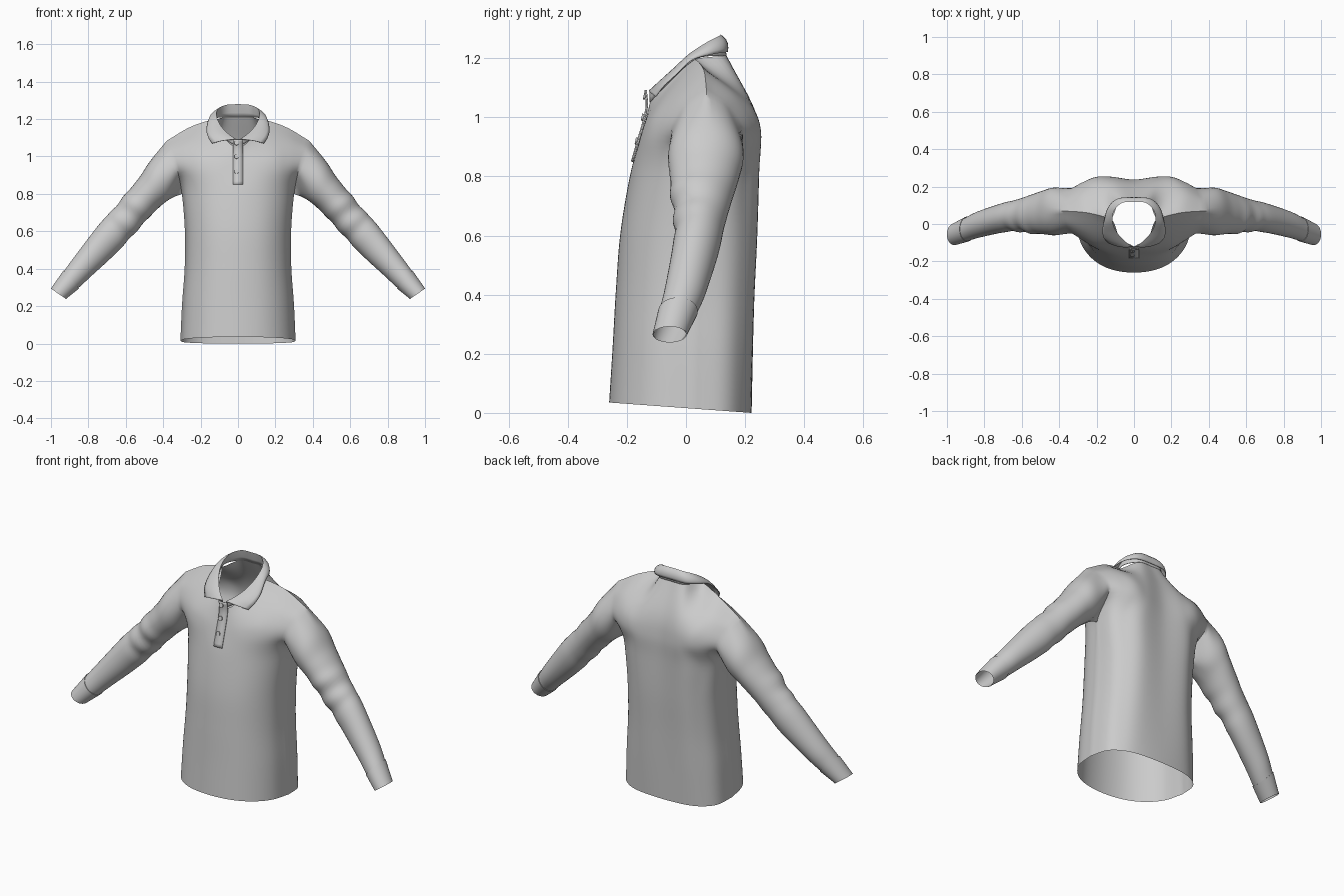
import bpy, bmesh, math
from mathutils import Vector as V

if "Cube" in bpy.data.objects:
    bpy.data.objects.remove(bpy.data.objects["Cube"])

N = 6  # subdivisions per control segment


def spline(pts, n=N, mirror=False):
    """Catmull-Rom through pts; mirror makes the start smooth across x = 0."""
    p = [V(q) for q in pts]
    first = V((-p[1].x, p[1].y, p[1].z)) if mirror else 2 * p[0] - p[1]
    e = [first] + p + [2 * p[-1] - p[-2]]
    out = []
    for i in range(1, len(p)):
        a, b, c, d = e[i - 1:i + 3]
        for k in range(n):
            t = k / n
            out.append(0.5 * (2 * b + (c - a) * t + (2 * a - 5 * b + 4 * c - d) * t * t
                              + (3 * b - a - 3 * c + d) * t ** 3))
    return out + [p[-1]]


def add_grid(bm, rows, closed=False):
    vs = [[bm.verts.new(p) for p in r] for r in rows]
    m = len(rows[0])
    for a, b in zip(vs, vs[1:]):
        for j in range(m if closed else m - 1):
            k = (j + 1) % m
            bm.faces.new((a[j], a[k], b[k], b[j]))


def finish(bm, name, mirror=True, solid=0):
    bmesh.ops.remove_doubles(bm, verts=bm.verts, dist=1e-4)
    bmesh.ops.recalc_face_normals(bm, faces=bm.faces)
    me = bpy.data.meshes.new(name)
    bm.to_mesh(me)
    bm.free()
    ob = bpy.data.objects.new(name, me)
    bpy.context.collection.objects.link(ob)
    bpy.ops.object.select_all(action='DESELECT')
    ob.select_set(True)
    bpy.context.view_layer.objects.active = ob
    bpy.ops.object.shade_smooth_by_angle(angle=math.radians(55))
    if mirror:
        md = ob.modifiers.new("mirror", 'MIRROR')
        md.merge_threshold = 0.0005
    if solid:
        md = ob.modifiers.new("thickness", 'SOLIDIFY')
        md.thickness = solid
        md.offset = 0
    return ob


# Torso: lower cross-sections (z, half width, front y, back y, side y)
sections = [(0, .308, -.26, .222, .02), (.2, .299, -.248, .226, .025),
            (.4, .285, -.237, .230, .03), (.6, .284, -.222, .236, .04),
            (.8, .300, -.190, .236, .06)]


def half_ring(z, w, yf, yb, ys, back):
    pts = []
    for i in range(5):
        a = math.pi / 8 * i
        e = 2 / (2.8 if back else 2.2)
        x = w * math.sin(a) ** e if i else 0
        y = ys + ((yb if back else yf) - ys) * (max(0, math.cos(a)) ** e if i < 4 else 0)
        if back:
            y += .025 * z * math.exp(-((x - .16) / .06) ** 2)
        pts.append((x, y, z + .035 * (1 - z / .8) * (.222 - y) / .48))
    return pts


# Upper control rows: chest, upper chest, then neckline + shoulder seam
seam = [(.125, .03, 1.195), (.25, .06, 1.16), (.38, .07, 1.085)]
neck_front = [(0, -.122, 1.05), (.075, -.075, 1.10)]
neck_back = [(0, .135, 1.21), (.08, .125, 1.208)]
front_rows = [[(0, -.158, .92), (.11, -.152, .93), (.20, -.128, .94), (.27, -.09, .94), (.325, -.048, .93)],
              [(0, -.137, .99), (.09, -.125, 1.01), (.18, -.09, 1.04), (.27, -.045, 1.05), (.36, -.01, 1.03)],
              neck_front + seam]
back_rows = [[(0, .236, .93), (.12, .252, .93), (.20, .252, .94), (.27, .225, .94), (.325, .19, .93)],
             [(0, .212, 1.05), (.11, .222, 1.05), (.20, .202, 1.06), (.28, .175, 1.06), (.36, .145, 1.03)],
             neck_back + seam]


def panel(upper, back):
    rows = [half_ring(*s, back) for s in sections] + upper
    rows = [spline(r, mirror=True) for r in rows]
    cols = [spline(c) for c in zip(*rows)]
    return [list(r) for r in zip(*cols)]


front, back = panel(front_rows, False), panel(back_rows, True)
pit = 4 * N
top = len(front) - 1
shared = [(i, 4 * N) for i in range(pit + 1)] + [(top, j) for j in range(2 * N, 4 * N + 1)]
for i, j in shared:      # weld side seams and shoulder seams
    front[i][j] = back[i][j] = (front[i][j] + back[i][j]) / 2

# Sleeve rings: upper x, z, lower x, z, front y, back y
rings = [(.47, .975, .365, .772, -.06, .195), (.53, .885, .43, .72, -.055, .18),
         (.60, .80, .50, .648, -.05, .155), (.67, .715, .58, .56, -.038, .13),
         (.74, .64, .66, .475, -.045, .112), (.87, .47, .785, .36, -.072, .068),
         (.93, .388, .852, .298, -.09, .036), (.998, .292, .922, .240, -.11, .0)]
armhole = [front[i][-1] for i in range(pit, top + 1)] + [back[i][-1] for i in range(top - 1, pit, -1)]
M = len(armhole)


def sleeve_ring(r, grow=0.0):
    xu, zu, xl, zl, yf, yb = r
    c = V(((xu + xl) / 2, (yf + yb) / 2, (zu + zl) / 2))
    down = V((xl, c.y, zl)) - c
    down *= 1 + grow / down.length
    out = []
    for k in range(M):
        a = 2 * math.pi * k / M
        out.append(c + down * math.cos(a) + V((0, -((yb - yf) / 2 + grow) * math.sin(a), 0)))
    return out


loops = [armhole] + [sleeve_ring(r) for r in rings]
strips = [spline(s) for s in zip(*loops)]
sleeve = [list(r) for r in zip(*strips)]
for i, ring in enumerate(sleeve):    # soft elbow creases
    mid = sum(ring, V()) / M
    s = (i - 3.6 * N) / N
    for k in range(M):
        a = 2 * math.pi * k / M
        w = .07 * math.exp(-s * s / .8) * math.sin(6 * s + 2 * math.cos(a)) * (.5 + .5 * math.sin(a))
        ring[k] = ring[k] + (ring[k] - mid) * w if i else ring[k]

bm = bmesh.new()
add_grid(bm, front)
add_grid(bm, back)
add_grid(bm, sleeve, closed=True)
finish(bm, "shirt_body")

# Cuffs: slim bands over the sleeve ends
bm = bmesh.new()
add_grid(bm, [sleeve_ring(rings[-2], .001), sleeve_ring(rings[-2], .004),
              sleeve_ring(rings[-1], .003)], closed=True)
finish(bm, "cuffs")

# Collar: stand rises from the neckline to the fold, then the leaf falls outward
neck = spline(neck_back + seam[:1] + neck_front[::-1], 9, True)
fold = spline([(0, .118, 1.278), (.065, .113, 1.274), (.108, .07, 1.252), (.115, .01, 1.213),
               (.092, -.045, 1.162), (.052, -.09, 1.12), (.012, -.122, 1.092)], 6, True)
fall = spline([(0, .140, 1.222), (.09, .133, 1.22), (.139, .085, 1.212), (.158, .02, 1.193),
               (.168, -.035, 1.143), (.16, -.075, 1.105), (.138, -.102, 1.07)], 6, True)
rows = [[a.lerp(b, t) for a, b in zip(neck, fold)] for t in (0, .35, .7, 1)]
for t in (.12, .35, .6, .8, 1):
    row = []
    for a, b in zip(fold, fall):
        out = V((a.x, a.y - .01, 0)).normalized()
        row.append(a.lerp(b, t) + out * .010 * math.sin(math.pi * t) + V((0, 0, .004 * math.sin(math.pi * t))))
    rows.append(row)
bm = bmesh.new()
add_grid(bm, rows)
finish(bm, "collar", solid=.003)

# Placket strip down the chest
line = spline([(0, -.184, .85), (0, -.164, .92), (0, -.145, .985), (0, -.134, 1.04), (0, -.138, 1.092)], 4)
bm = bmesh.new()
add_grid(bm, [[p + V((x, abs(x) * .12, 0)) for x in (-.026, 0, .026)] for p in line])
finish(bm, "placket", mirror=False, solid=.005)

# Three buttons
for y, z in ((-.168, .92), (-.147, 1.0), (-.140, 1.072)):
    bpy.ops.mesh.primitive_cylinder_add(vertices=24, radius=.012, depth=.007, location=(-.008, y, z),
                                        rotation=(math.radians(78), 0, 0))
    bpy.context.object.name = "button"
    bpy.ops.object.shade_smooth_by_angle()
